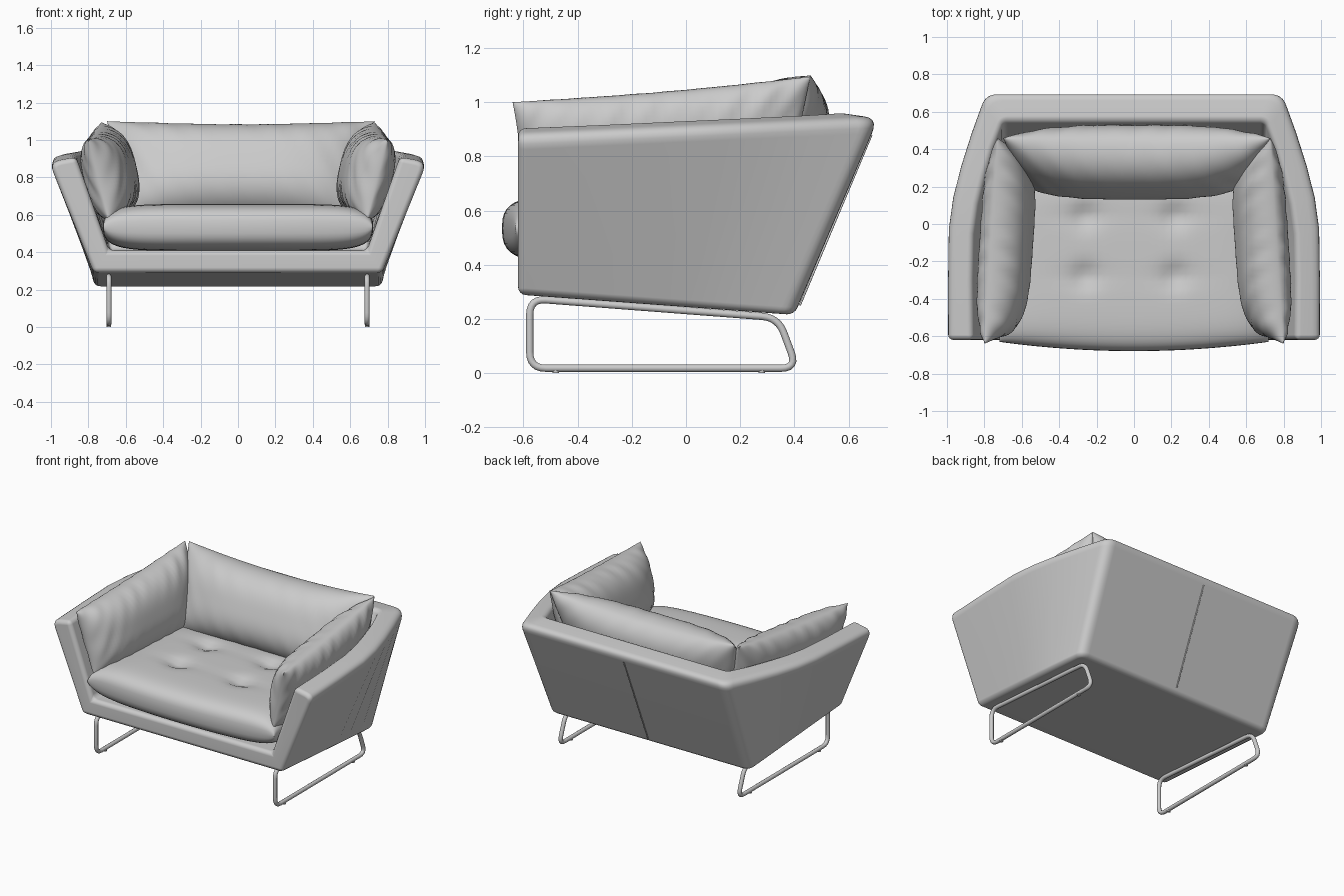
import bpy, bmesh, math
from mathutils import Vector

if "Cube" in bpy.data.objects:
    bpy.data.objects.remove(bpy.data.objects["Cube"])


def add_object(name, bm):
    bmesh.ops.recalc_face_normals(bm, faces=bm.faces)
    mesh = bpy.data.meshes.new(name)
    bm.to_mesh(mesh)
    bm.free()
    for p in mesh.polygons:
        p.use_smooth = True
    ob = bpy.data.objects.new(name, mesh)
    bpy.context.collection.objects.link(ob)
    return ob


def tube(name, pts, r, closed):
    cu = bpy.data.curves.new(name, 'CURVE')
    cu.dimensions = '3D'
    cu.bevel_depth = r
    cu.bevel_resolution = 3
    sp = cu.splines.new('POLY')
    sp.points.add(len(pts) - 1)
    for q, p in zip(sp.points, pts):
        q.co = (*p, 1)
    sp.use_cyclic_u = closed
    ob = bpy.data.objects.new(name, cu)
    bpy.context.collection.objects.link(ob)
    return ob


def round_corner(before, p, after, r, n):
    a = p + (before - p).normalized() * r
    b = p + (after - p).normalized() * r
    ts = [k / n for k in range(n + 1)]
    return [a * (1 - t) ** 2 + p * 2 * t * (1 - t) + b * t * t for t in ts]


def pillow(name, corners, front, back, nu_exp, nv_exp, power, ku, kv,
           wrinkle=0.0, dimples=(), sx=1):
    """Two puffed sheets over a four-cornered patch, joined along the seam."""
    c = [Vector(p) for p in corners]
    normal = (c[1] - c[0]).cross(c[3] - c[0]).normalized()
    bm = bmesh.new()
    nu, nv = 56, 36
    for thick in (front, -back):
        rows = []
        for j in range(nv + 1):
            row = []
            for i in range(nu + 1):
                u = math.sin(math.pi / 2 * (2 * i / nu - 1))
                v = math.sin(math.pi / 2 * (2 * j / nv - 1))
                a = u * (1 - ku * (1 - v * v)) / 2 + 0.5
                b = v * (1 - kv * (1 - u * u)) / 2 + 0.5
                p = (c[0] * (1 - a) + c[1] * a) * (1 - b) + (c[3] * (1 - a) + c[2] * a) * b
                f = max(0, (1 - abs(u) ** nu_exp) * (1 - abs(v) ** nv_exp)) ** power
                h = thick * f
                # soft gathers close to the seams
                h += wrinkle * f * (1 - f) * 4 * (math.sin(23 * u + 3 * v) + math.sin(9 * v + 31 * u))
                if thick > 0:
                    for x, y in dimples:
                        dx, dy = p.x - x, p.y - y
                        h -= 0.03 * math.exp(-(dx * dx + dy * dy) / 0.004)
                        h -= 0.010 * math.exp(-dy * dy / 0.002 - dx * dx / 0.03)
                p = p + normal * h
                row.append(bm.verts.new((p.x * sx, p.y, p.z)))
            rows.append(row)
        for j in range(nv):
            for i in range(nu):
                bm.faces.new((rows[j][i], rows[j][i + 1], rows[j + 1][i + 1], rows[j + 1][i]))
    bmesh.ops.remove_doubles(bm, verts=bm.verts, dist=1e-5)
    return add_object(name, bm)


# Shell: flared U-shaped wall around a tray, front open above the rail
# per column: outer top x,y | inner top x,y | share of depth along the bottom
columns = [(1.01, -0.62, 0.865, -0.62, 0), (1.01, -0.30, 0.868, -0.30, 0.26),
           (1.005, -0.02, 0.862, -0.05, 0.46), (0.98, 0.15, 0.838, 0.11, 0.59),
           (0.935, 0.32, 0.80, 0.26, 0.71), (0.875, 0.50, 0.755, 0.41, 0.85),
           (0.795, 0.71, 0.70, 0.55, 1)]
right = []
for ox, oy, ix, iy, t in columns:
    s = (oy + 0.62) / 1.325
    bottom = Vector((0.77, -0.62 + 1.02 * t, 0.29 - 0.075 * t))
    top = Vector((ox, oy, 0.88 + 0.06 * s))
    inner = Vector((ix, iy, 0.908 + 0.055 * s))
    tray = Vector((0.69, -0.62 + 0.90 * t, 0.41))
    right.append([bottom] + round_corner(bottom, top, inner, 0.06, 5) + [inner, tray])
# rounded rear corner
prev, corner = right[-2], right.pop()
radii = [0.06] * (len(corner) - 2) + [0.025, 0.025]
arcs = [round_corner(a, p, p + Vector((-1, 0, 0)), r, 6)
        for a, p, r in zip(prev, corner, radii)]
right += [list(col) for col in zip(*arcs)]

bm = bmesh.new()
cols = [[bm.verts.new(p) for p in col] for col in right]
cols += [[bm.verts.new((-p.x, p.y, p.z)) for p in col] for col in reversed(right)]
for a, b in zip(cols, cols[1:]):
    for k in range(len(a) - 1):
        bm.faces.new((a[k], b[k], b[k + 1], a[k + 1]))
first, last = cols[0], cols[-1]
bm.faces.new([c[0] for c in cols])
bm.faces.new([c[-1] for c in cols])
bm.faces.new(first)
bm.faces.new(last)
bm.faces.new((first[0], first[-1], last[-1], last[0]))
bmesh.ops.recalc_face_normals(bm, faces=bm.faces)
sharp = [e for e in bm.edges if e.calc_face_angle(0) > 0.6]
bmesh.ops.bevel(bm, geom=sharp, offset=0.028, segments=4, profile=0.5,
                affect='EDGES', clamp_overlap=False)
shell = add_object("sofa_shell", bm)
shell.modifiers.new("weighted", 'WEIGHTED_NORMAL')

# Stitched seam down the middle of the back
tube("back_seam", [(0, 0.42, 0.25), (0, 0.685, 0.88)], 0.004, False)

# Seat cushion with four tufts
pillow("seat_cushion",
       [(-0.72, -0.63, 0.535), (0.72, -0.63, 0.535), (0.71, 0.27, 0.535), (-0.71, 0.27, 0.535)],
       0.122, 0.128, 7, 7, 0.36, -0.01, -0.11,
       dimples=[(x, y) for x in (-0.26, 0.22) for y in (-0.28, 0.04)])

# Back cushion
pillow("back_cushion",
       [(-0.66, 0.24, 0.56), (0.66, 0.24, 0.56), (0.73, 0.46, 1.10), (-0.70, 0.46, 1.10)],
       0.20, 0.15, 3.2, 2.8, 0.55, 0.03, 0.11, wrinkle=0.002)

# Arm cushions
for side, sx in (("right", 1), ("left", -1)):
    pillow("arm_cushion_" + side,
           [(0.62, 0.38, 0.57), (0.69, -0.60, 0.57), (0.80, -0.64, 1.0), (0.73, 0.46, 1.095)],
           0.16, 0.10, 4, 2.8, 0.55, 0.02, 0.05, wrinkle=0.003, sx=sx)

# Sled legs with small glides
for side, x in (("right", 0.69), ("left", -0.69)):
    loop = [Vector((x, y, z)) for y, z in
            ((-0.577, 0.018), (0.41, 0.018), (0.34, 0.205), (-0.577, 0.275))]
    path = [q for i, p in enumerate(loop)
            for q in round_corner(loop[i - 1], p, loop[(i + 1) % 4], 0.06, 6)]
    tube("sled_leg_" + side, path, 0.014, True)
    for end, y in (("front", -0.48), ("rear", 0.28)):
        bm = bmesh.new()
        bmesh.ops.create_cone(bm, cap_ends=True, segments=16, radius1=0.012,
                              radius2=0.012, depth=0.012)
        bmesh.ops.translate(bm, verts=bm.verts, vec=(x, y, 0.006))
        glide = add_object("glide_%s_%s" % (end, side), bm)
        for p in glide.data.polygons:
            p.use_smooth = False
